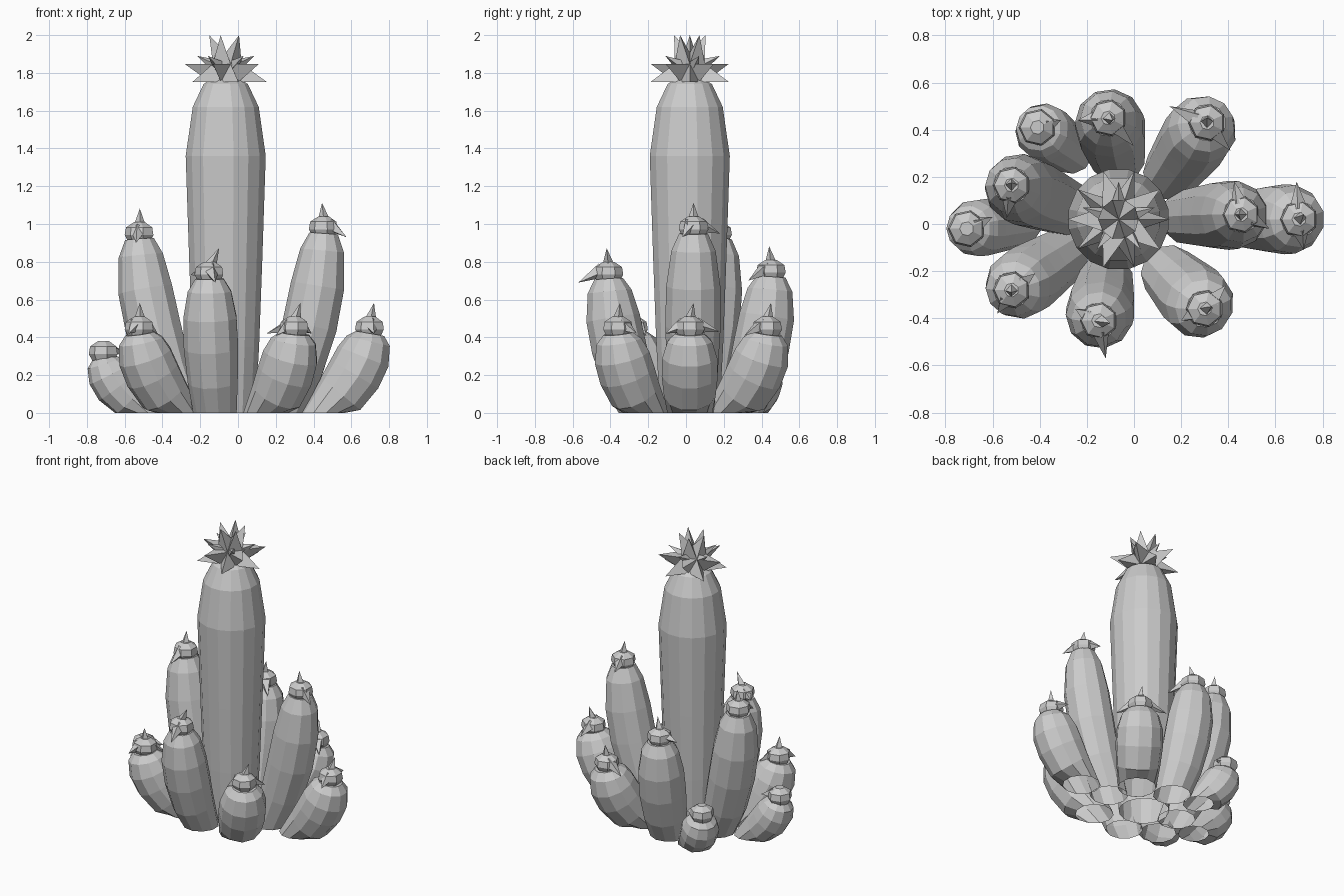
import bpy, bmesh, math
from mathutils import Vector, Matrix

cube = bpy.data.objects.get("Cube")
if cube:
    bpy.data.objects.remove(cube, do_unlink=True)

grey = bpy.data.materials.new("plain_grey")
grey.use_nodes = True
colour = (0.6, 0.6, 0.6, 1)
grey.diffuse_color = colour
grey.node_tree.nodes["Principled BSDF"].inputs["Base Color"].default_value = colour


def finish(bm, name):
    mesh = bpy.data.meshes.new(name)
    bm.to_mesh(mesh)
    bm.free()
    mesh.materials.append(grey)
    obj = bpy.data.objects.new(name, mesh)
    bpy.context.collection.objects.link(obj)


def tube(bm, rings, sides):
    """Skin over rings given as (centre, axis, radius), open at the bottom."""
    loops = []
    for centre, axis, radius in rings:
        turn = Vector((0, 0, 1)).rotation_difference(axis)
        loop = []
        for i in range(sides):
            a = math.tau * (i + 0.5) / sides
            point = centre + turn @ Vector((math.cos(a), math.sin(a), 0)) * radius
            point.z = max(point.z, 0)
            loop.append(bm.verts.new(point))
        loops.append(loop)
    for low, high in zip(loops, loops[1:]):
        for i in range(sides):
            j = (i + 1) % sides
            bm.faces.new((low[i], low[j], high[j], high[i]))
    bm.faces.new(loops[-1])


def thorn(bm, root, tip, radius):
    """Four-sided spike from root to tip."""
    axis = tip - root
    turn = Vector((0, 0, 1)).rotation_difference(axis).to_matrix().to_4x4()
    bmesh.ops.create_cone(bm, segments=4, radius1=radius, radius2=0,
                          depth=axis.length,
                          matrix=Matrix.Translation((root + tip) / 2) @ turn)


def stem(name, base, tip, height, radius):
    """Bulging stem that leans out and then bends upright."""
    a = Vector((*base, 0))
    c = Vector((*tip, height))
    b = a.lerp(c, 0.85)
    b.z = height * 0.47
    rings = []
    for t, k in ((0, .8), (.25, .92), (.5, 1), (.72, .98), (.91, .8), (1, .52)):
        centre = a.lerp(b, t).lerp(b.lerp(c, t), t)
        axis = (b - a).lerp(c - b, t).normalized() if t else Vector((0, 0, 1))
        rings.append((centre, axis, radius * k))
    bm = bmesh.new()
    tube(bm, rings, 11)
    finish(bm, name + "_stem")


def bud(name, tip, height, up, spikes):
    """Faceted knob with an upright thorn and drooping side thorns."""
    bm = bmesh.new()
    top = Vector((*tip, height))
    z = Vector((0, 0, 1))
    tube(bm, [(top + z * h, z, r) for h, r in
              ((-.02, .058), (.022, .08), (.062, .073), (.09, .03))], 7)
    if up:
        thorn(bm, top + z * .06, top + Vector((*up, .162)), .036)
    for x, y, drop in spikes:
        out = Vector((x, y, 0))
        root = top + out.normalized() * .035 + z * .045
        thorn(bm, root, top + out + z * drop, .042)
    finish(bm, name + "_bud")


# Central column
centre = Vector((-0.065, 0.02, 0))
profile = ((0, .16), (.35, .18), (.8, .197), (1.36, .216), (1.62, .178),
           (1.74, .12), (1.78, .06))
bm = bmesh.new()
tube(bm, [(centre + Vector((0, 0, h)), Vector((0, 0, 1)), r) for h, r in profile], 16)
finish(bm, "central_column")

# Star crown: every face of a small ball drawn out into a spike
bm = bmesh.new()
bmesh.ops.create_icosphere(bm, subdivisions=1, radius=0.1)
poked = bmesh.ops.poke(bm, faces=bm.faces[:])
for v in poked["verts"]:
    v.co = v.co.normalized() * 0.235
    if v.co.z > 0.1:
        v.co.x *= 0.65
        v.co.y *= 0.65
bmesh.ops.transform(bm, verts=bm.verts,
                    matrix=Matrix.Translation(centre + Vector((0, 0, 1.8)))
                    @ Matrix.Diagonal((.94, .94, 1.07, 1)))
# Shorter spikes between the crown's long ones
for i in range(5):
    a = math.tau * (i + 0.25) / 5
    ray = Vector((math.cos(a), math.sin(a), 0))
    thorn(bm, centre + ray * .04 + Vector((0, 0, 1.83)),
          centre + ray * .16 + Vector((0, 0, 1.89)), .04)
finish(bm, "star_crown")

# Side stems: base, tip, height, radius, upright thorn lean, side thorns
stems = {
    "left_tall": ((.23, .03), (.455, .04), .95, .148, (-.01, 0),
                  ((.12, -.06, -.02), (-.03, .14, 0))),
    "left_outer": ((.45, .02), (.7, .02), .42, .15, (.02, .02),
                   ((-.01, .16, .01), (.02, -.13, .0))),
    "back_left": ((.16, .22), (.31, .43), .42, .152, (0, .02),
                  ((-.16, .07, 0), (.1, -.12, -.01))),
    "back": ((-.07, .29), (-.11, .45), .72, .15, (.02, -.01),
             ((-.13, -.01, .02), (.11, -.12, -.02))),
    "back_right_small": ((-.27, .31), (-.41, .41), .25, .122, None,
                         ((.1, .03, .03),)),
    "right_tall": ((-.29, .07), (-.52, .165), .92, .15, (0, .01),
                   ((-.02, -.14, -.02),)),
    "right_small": ((-.49, 0), (-.71, -.02), .29, .122, None,
                    ((.11, .05, .03),)),
    "front_right": ((-.31, -.14), (-.52, -.28), .42, .148, (0, -.01),
                    ((.1, .07, -.01), (-.06, -.1, 0))),
    "front": ((-.12, -.24), (-.15, -.41), .71, .147, (.05, -.01),
              ((.03, -.16, -.02), (-.1, .05, .02))),
    "front_left": ((.15, -.21), (.3, -.36), .42, .152, (.03, .01),
                   ((.09, .1, .0), (-.1, -.05, -.01))),
}
for name, (base, tip, height, radius, up, spikes) in stems.items():
    stem(name, base, tip, height, radius)
    bud(name, tip, height, up, spikes)
